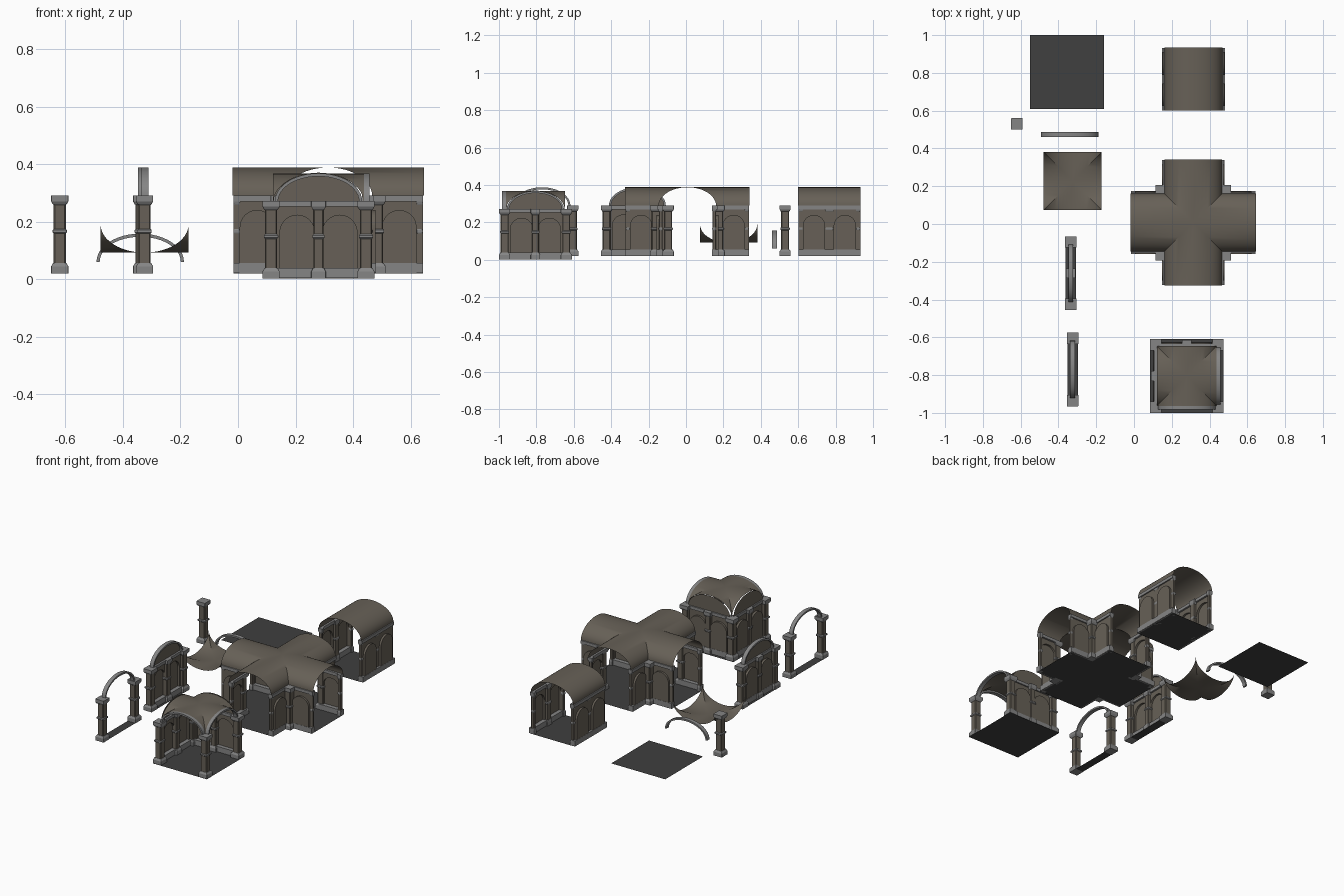
import bpy, bmesh, math
from mathutils import Matrix, Vector

if "Cube" in bpy.data.objects:
    bpy.data.objects.remove(bpy.data.objects["Cube"])

def material(name, col):
    m = bpy.data.materials.new(name)
    m.diffuse_color = (*col, 1)
    m.use_nodes = True
    m.node_tree.nodes["Principled BSDF"].inputs["Base Color"].default_value = m.diffuse_color
    return m

MATS = [material("grey_trim", (0.235, 0.235, 0.235)),
        material("brown_stone", (0.135, 0.118, 0.095)),
        material("dark_floor", (0.05, 0.05, 0.05))]
TRIM, STONE, FLOOR = 0, 1, 2
H = 0.27           # height of pillars and walls
RISE = 0.098       # height of vaults and arches
N = 24             # arch segments

def place(x, y, z, deg=0):
    return Matrix.Translation((x, y, z)) @ Matrix.Rotation(math.radians(deg), 4, 'Z')

def finish(name, bm, mat, smooth=False):
    bmesh.ops.remove_doubles(bm, verts=bm.verts, dist=1e-5)
    bm.transform(mat)
    bmesh.ops.recalc_face_normals(bm, faces=bm.faces)
    me = bpy.data.meshes.new(name)
    bm.to_mesh(me)
    bm.free()
    for m in MATS:
        me.materials.append(m)
    o = bpy.data.objects.new(name, me)
    bpy.context.collection.objects.link(o)
    if smooth:
        bpy.ops.object.select_all(action='DESELECT')
        o.select_set(True)
        bpy.context.view_layer.objects.active = o
        bpy.ops.object.shade_smooth_by_angle(angle=math.radians(30))
    return o

def face(bm, pts, mi):
    f = bm.faces.new([bm.verts.new(p) for p in pts])
    f.material_index = mi

def box(bm, x0, x1, y0, y1, z0, z1, mi):
    vs = bmesh.ops.create_cube(bm, size=1, matrix=Matrix.Translation(
        ((x0 + x1) / 2, (y0 + y1) / 2, (z0 + z1) / 2)) @ Matrix.Diagonal((x1 - x0, y1 - y0, z1 - z0, 1)))['verts']
    for f in {f for v in vs for f in v.link_faces}:
        f.material_index = mi

# Pillar: chamfered square sections stacked up (half width, height)
PROFILE = [(.030, 0), (.030, .024), (.023, .036), (.021, .036), (.021, .138), (.025, .142), (.025, .150),
           (.021, .154), (.021, .238), (.024, .240), (.030, .250), (.030, H)]

def pillar(name, mat, sx=1, sy=1):
    bm = bmesh.new()
    rings = []
    for w, z in PROFILE:
        c = w - (0.004 if w < .022 else 0.0008)
        pts = [(w, -c), (w, c), (c, w), (-c, w), (-w, c), (-w, -c), (-c, -w), (c, -w)]
        rings.append([bm.verts.new((x * sx, y * sy, z)) for x, y in pts])
    for k in range(len(rings) - 1):
        shaft = PROFILE[k][0] == PROFILE[k + 1][0] == .021
        for i in range(8):
            j = (i + 1) % 8
            f = bm.faces.new((rings[k][i], rings[k][j], rings[k + 1][j], rings[k + 1][i]))
            f.material_index = STONE if shaft else TRIM
    bm.faces.new(rings[0])
    bm.faces.new(rings[-1])
    finish(name, bm, mat)

def arc(a, h, flip=1):
    return [(-a * math.cos(math.pi * i / N), flip * h * math.sin(math.pi * i / N)) for i in range(N + 1)]

# Arch rib along local x
def rib(name, mat, a=.152, w=.026, t=.011):
    bm = bmesh.new()
    o, n = arc(a, RISE), arc(a - t, RISE - t)
    rings = [[bm.verts.new(p) for p in ((x, -w/2, z), (x, w/2, z), (u, w/2, v), (u, -w/2, v))]
             for (x, z), (u, v) in zip(o, n)]
    for r, s in zip(rings, rings[1:]):
        for i in range(4):
            bm.faces.new((r[i], r[(i + 1) % 4], s[(i + 1) % 4], s[i]))
    bm.faces.new(rings[0])
    bm.faces.new(rings[-1])
    finish(name, bm, mat, True)

# Groined vault: four webs, each running from the diagonal out to length
def groin_vault(name, mat, a, length, flip=1):
    bm = bmesh.new()
    p = arc(a, RISE, flip)
    for q in range(4):
        rot = Matrix.Rotation(q * math.pi / 2, 3, 'Z')
        for (x0, z0), (x1, z1) in zip(p, p[1:]):
            quad = [(x0, abs(x0), z0), (x1, abs(x1), z1), (x1, length, z1), (x0, length, z0)]
            if length - abs(x0) < 1e-5:
                quad.pop()
            elif length - abs(x1) < 1e-5:
                quad.pop(2)
            face(bm, [rot @ Vector(v) for v in quad], STONE)
    finish(name, bm, mat, True)

def barrel_vault(name, mat, a, half):
    bm = bmesh.new()
    p = arc(a, RISE)
    for (x0, z0), (x1, z1) in zip(p, p[1:]):
        face(bm, [(x0, -half, z0), (x1, -half, z1), (x1, half, z1), (x0, half, z0)], STONE)
    finish(name, bm, mat, True)

# Wall along local x; arched niches are pushed out along +y
def wall(name, mat, bays, bw, r=.06, depth=.013, lunette=False):
    bm = bmesh.new()
    spring, half = .16, bays * bw / 2
    for b in range(bays):
        cx = (b + .5) * bw - half
        p = [(cx + x, spring + z) for x, z in arc(r, r)]
        for s in (-1, 1):
            face(bm, [(cx + s*bw/2, 0, 0), (cx + s*r, 0, 0), (cx + s*r, 0, spring),
                      (cx + s*r, 0, H), (cx + s*bw/2, 0, H)], STONE)
            face(bm, [(cx + s*r, 0, 0), (cx + s*r, depth, 0), (cx + s*r, depth, spring), (cx + s*r, 0, spring)], STONE)
        for (x0, z0), (x1, z1) in zip(p, p[1:]):
            face(bm, [(x0, 0, z0), (x1, 0, z1), (x1, 0, H), (x0, 0, H)], STONE)
            face(bm, [(x0, 0, z0), (x1, 0, z1), (x1, depth, z1), (x0, depth, z0)], STONE)
            face(bm, [(x0, depth, 0), (x1, depth, 0), (x1, depth, z1), (x0, depth, z0)], STONE)
    if lunette:
        face(bm, [(x, 0, H + z) for x, z in arc(.15, RISE)], STONE)
    # plinth and cornice
    box(bm, -half, half, -.013, depth + .001, .001, .036, TRIM)
    box(bm, -half, half, -.012, .008, .25, H, TRIM)
    finish(name, bm, mat)

def floor(name, mat, rects):
    bm = bmesh.new()
    for x0, x1, y0, y1 in rects:
        face(bm, [(x0, y0, 0), (x1, y0, 0), (x1, y1, 0), (x0, y1, 0)], FLOOR)
    finish(name, bm, mat)

G, P, T = .02, .165, .195    # ground level, pillar offset, half tile

# Loose pieces
pillar("loose_pillar", place(-.62, .53, G))
floor("loose_floor", place(-.355, .805, G), [(-T, T, -T, T)])
rib("loose_rib", place(-.34, .473, .06))
groin_vault("loose_vault", place(-.325, .228, .19), .153, .153, -1)

# Free-standing wall and open arch
def frame(name, mat):
    for s in (-1, 1):
        pillar(name + "_pillar", mat @ place(s * P, 0, 0))
    rib(name + "_rib", mat @ place(0, 0, H))
    floor(name + "_sill", mat, [(-P + .03, P - .03, -.028, .028)])

M = place(-.335, -.26, G, 90)
frame("niche_wall", M)
wall("niche_wall_panel", M, 2, .148, lunette=True)
pillar("niche_wall_middle_pillar", M, .85, .85)
frame("open_arch", place(-.325, -.77, G, 90))

# Corner room: walls at back and left, open arches at front and right
C = place(.28, -.805, 0)
floor("corner_floor", C, [(-T, T, -T, T)])
for sx in (-1, 1):
    for sy in (-1, 1):
        pillar("corner_pillar", C @ place(sx * P, sy * P, .002))
for deg in (0, 90):
    W = C @ place(0, 0, .002, deg) @ place(0, P, 0)
    wall("corner_wall", W, 2, .148, lunette=True)
    pillar("corner_middle_pillar", W, .85, .85)
    rib("corner_rib", C @ place(0, 0, H, deg + 180) @ place(0, P, 0))
groin_vault("corner_vault", C @ place(0, 0, H), .156, .158)

# Half-depth pilasters on the inside of a hall wall
def hall_wall(name, mat, bays, stops):
    wall(name, mat, bays, P)
    for x, s in stops:
        pillar(name + "_pilaster", mat @ place(x, -.009, 0), s, .42)

# Straight hall
S = place(.315, .767, G)
floor("straight_floor", S, [(-.155, .155, -P, P)])
for deg in (90, -90):
    hall_wall("straight_wall", S @ place(0, 0, 0, deg) @ place(0, .152, 0), 2,
              [(0, .8), (-P + .012, .4), (P - .012, .4)])
barrel_vault("straight_vault", S @ place(0, 0, H), .153, .167)

# Crossing hall with four arms
X = place(.3135, .0075, G)
floor("crossing_floor", X, [(-.33, .33, -.155, .155), (-.155, .155, .155, .33), (-.155, .155, -.33, -.155)])
for deg in (0, 90, 180, 270):
    R = X @ place(0, 0, 0, deg)
    pillar("crossing_pillar", R @ place(.17, .17, 0))
    hall_wall("crossing_wall_a", R @ place(.2475, .152, 0), 1, [(P / 2 - .012, .4)])
    hall_wall("crossing_wall_b", R @ place(.152, .2475, 0, -90), 1, [(-P / 2 + .012, .4)])
groin_vault("crossing_vault", X @ place(0, 0, H), .153, .333)
